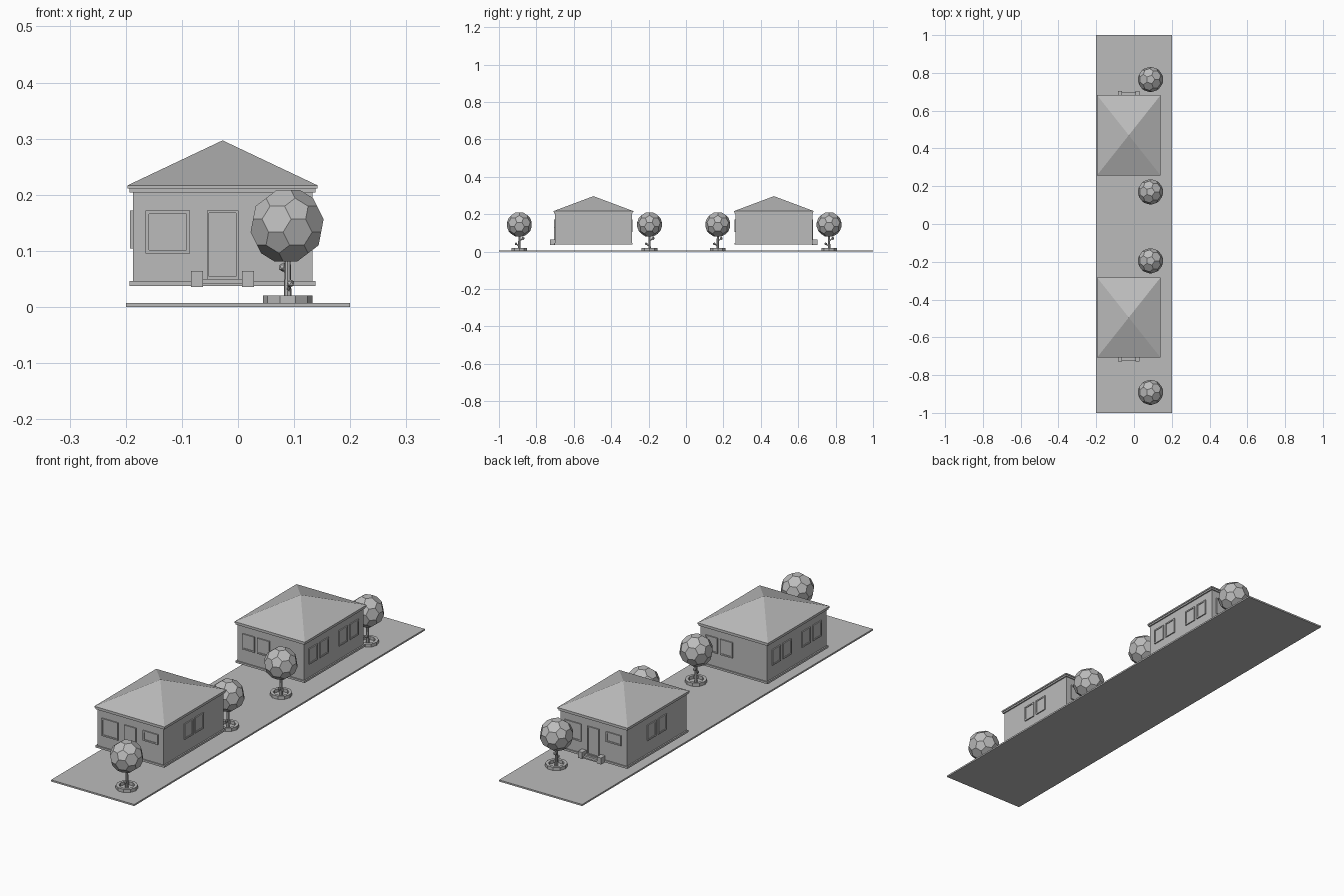
import bpy, bmesh, math
from mathutils import Vector, Matrix

if "Cube" in bpy.data.objects:
    bpy.data.objects.remove(bpy.data.objects["Cube"])

mat = bpy.data.materials.new("plain grey")
mat.diffuse_color = (0.5, 0.5, 0.5, 1)
mat.use_nodes = True
mat.node_tree.nodes["Principled BSDF"].inputs["Base Color"].default_value = mat.diffuse_color


def finish(name, bm, matrix=None):
    if matrix:
        bm.transform(matrix)
    bmesh.ops.recalc_face_normals(bm, faces=bm.faces)
    me = bpy.data.meshes.new(name)
    bm.to_mesh(me)
    bm.free()
    me.materials.append(mat)
    ob = bpy.data.objects.new(name, me)
    bpy.context.collection.objects.link(ob)
    return ob


def add_box(bm, x0, x1, y0, y1, z0, z1):
    m = Matrix.Translation(((x0 + x1) / 2, (y0 + y1) / 2, (z0 + z1) / 2)) @ \
        Matrix.Diagonal((x1 - x0, y1 - y0, z1 - z0, 1))
    bmesh.ops.create_cube(bm, size=1, matrix=m)


def box(name, x0, x1, y0, y1, z0, z1, matrix=None):
    bm = bmesh.new()
    add_box(bm, x0, x1, y0, y1, z0, z1)
    return finish(name, bm, matrix)


def framed_panel(name, u0, u1, z0, z1, wall, matrix, t=0.006):
    """Raised frame with recessed pane; wall maps (u, outward -y, z) onto a wall."""
    bm = bmesh.new()
    d = 0.005
    add_box(bm, u0, u0 + t, -d, 0.001, z0, z1)
    add_box(bm, u1 - t, u1, -d, 0.001, z0, z1)
    add_box(bm, u0 + t, u1 - t, -d, 0.001, z1 - t, z1)
    add_box(bm, u0 + t, u1 - t, -d, 0.001, z0, z0 + t)
    add_box(bm, u0 + t, u1 - t, -0.002, 0.001, z0 + t, z1 - t)
    return finish(name, bm, matrix @ wall)


HX, HY = 0.16, 0.205      # wall half sizes


def house(tag, m):
    def slab(name, gx, gy, z0, z1):
        box(f"{tag}_{name}", -HX - gx, HX + gx, -HY - gy, HY + gy, z0, z1, m)
    slab("walls", 0, 0, 0.038, 0.207)
    slab("base_trim", 0.006, 0.005, 0.0375, 0.046)
    slab("lower_eave", 0.006, 0.005, 0.204, 0.211)
    slab("upper_eave", 0.009, 0.008, 0.211, 0.217)

    # pyramid roof
    bm = bmesh.new()
    rx, ry = HX + 0.009, HY + 0.008
    base = [bm.verts.new((sx * rx, sy * ry, 0.217))
            for sx, sy in ((-1, -1), (1, -1), (1, 1), (-1, 1))]
    top = bm.verts.new((0, 0, 0.297))
    bm.faces.new(base)
    for i in range(4):
        bm.faces.new((base[i], base[(i + 1) % 4], top))
    finish(f"{tag}_roof", bm, m)

    # walls as frames for windows and door
    front = Matrix.Translation((0, -HY, 0))
    back = Matrix.Rotation(math.pi, 4, 'Z') @ front
    right = Matrix.Rotation(math.pi / 2, 4, 'Z') @ Matrix.Translation((0, -HX, 0))
    left = Matrix.Rotation(-math.pi / 2, 4, 'Z') @ Matrix.Translation((0, -HX, 0))
    framed_panel(f"{tag}_large_window", -0.137, -0.058, 0.0955, 0.172, front, m)
    framed_panel(f"{tag}_door", -0.028, 0.028, 0.05, 0.172, front, m, 0.004)
    framed_panel(f"{tag}_small_window", 0.062, 0.134, 0.128, 0.172, front, m)
    pairs = [(back, -0.034), (back, -0.106), (right, -0.037), (right, 0.037)]
    # on the left wall u runs towards -y
    pairs += [(left, u) for u in (0.136, 0.062, -0.070, -0.144)]
    for i, (wall, u) in enumerate(pairs):
        framed_panel(f"{tag}_window_{i}", u - 0.029, u + 0.029, 0.104, 0.172, wall, m)

    # entrance steps between two blocks
    for s in (-1, 1):
        a, b = sorted((s * 0.035, s * 0.056))
        box(f"{tag}_step_block_{s}", a, b, -HY - 0.028, -HY, 0.036, 0.064, m)
    box(f"{tag}_upper_step", -0.035, 0.035, -HY - 0.012, -HY, 0.0375, 0.050, m)
    box(f"{tag}_lower_step", -0.035, 0.035, -HY - 0.024, -HY, 0.0375, 0.043, m)


def add_rod(bm, a, b, r1, r2, n=8):
    a, b = Vector(a), Vector(b)
    d = b - a
    m = Matrix.Translation((a + b) / 2) @ d.to_track_quat('Z', 'Y').to_matrix().to_4x4()
    bmesh.ops.create_cone(bm, cap_ends=True, segments=n, radius1=r1, radius2=r2,
                          depth=d.length, matrix=m)


def tree(i, y):
    m = Matrix.Translation((0.0885, y, 0))
    # crown: faceted ball of pentagons and hexagons
    ico = bmesh.new()
    bmesh.ops.create_icosphere(ico, subdivisions=1, radius=1)
    bm = bmesh.new()
    for e in ico.edges:
        p, q = e.verts[0].co, e.verts[1].co
        for t in (1 / 3, 2 / 3):
            bm.verts.new(p.lerp(q, t).normalized() * 0.0675)
    ico.free()
    bmesh.ops.convex_hull(bm, input=bm.verts)
    bmesh.ops.dissolve_limit(bm, angle_limit=0.03, verts=bm.verts, edges=bm.edges)
    finish(f"tree_{i}_crown", bm, m @ Matrix.Translation((-0.001, 0, 0.145)))

    # trunk with two knobbed branches
    bm = bmesh.new()
    add_rod(bm, (0, 0, 0.005), (0, 0, 0.10), 0.007, 0.005)
    for tip, r in (((0.005, -0.018, 0.042), 0.0075), ((-0.008, 0.019, 0.071), 0.0085)):
        add_rod(bm, (0, 0, tip[2] - 0.014), tip, 0.003, 0.003, 6)
        bmesh.ops.create_icosphere(bm, subdivisions=1, radius=r,
                                   matrix=Matrix.Translation(tip))
    finish(f"tree_{i}_trunk", bm, m)

    # ring kerb, ten sides
    bm = bmesh.new()
    prof = ((0.044, 0.006), (0.044, 0.021), (0.031, 0.021), (0.031, 0.006))
    rings = [[bm.verts.new((r * math.cos(k * math.pi / 5), r * math.sin(k * math.pi / 5), z))
              for r, z in prof] for k in range(10)]
    for k in range(10):
        a, b = rings[k], rings[(k + 1) % 10]
        for j in range(4):
            n = (j + 1) % 4
            bm.faces.new((a[j], b[j], b[n], a[n]))
    finish(f"tree_{i}_kerb", bm, m)


box("ground_plate", -0.2, 0.2, -1, 1, 0, 0.007)
house("front_house", Matrix.Translation((-0.0275, -0.495, 0)))
house("back_house", Matrix.Translation((-0.0275, 0.47, 0)) @ Matrix.Rotation(math.pi, 4, 'Z'))
for i, y in enumerate((-0.891, -0.195, 0.17, 0.765)):
    tree(i, y)
